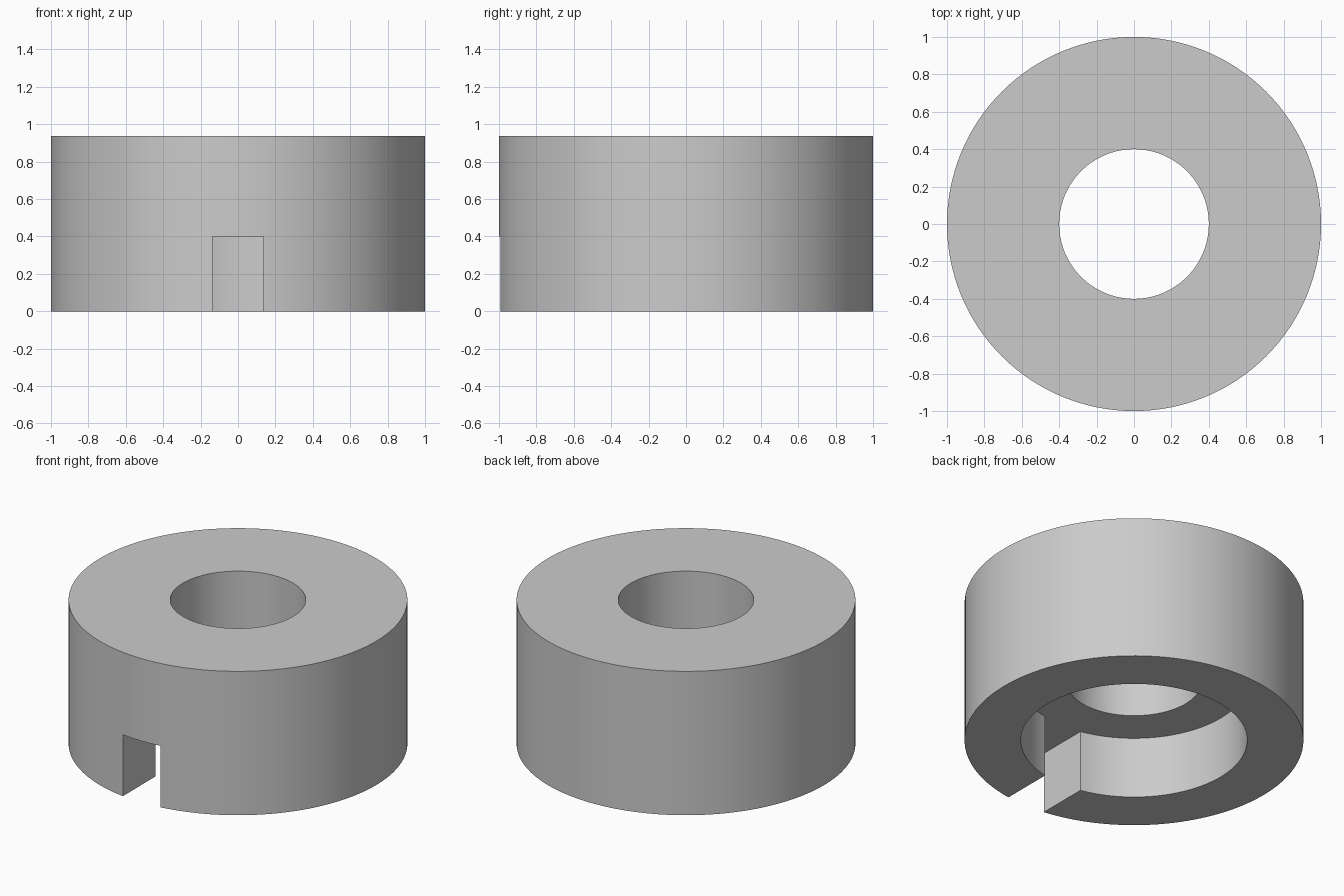
import bpy
import bmesh
from math import radians

cube = bpy.data.objects.get("Cube")
if cube:
    bpy.data.objects.remove(cube, do_unlink=True)

OUTER, BORE, RECESS = 1.0, 0.4, 0.668
HEIGHT, RECESS_DEPTH = 0.937, 0.4
SLOT_WIDTH = 0.272
SEGMENTS = 128

grey = bpy.data.materials.new("plain grey")
grey.use_nodes = True
colour = (0.6, 0.6, 0.6, 1)
grey.diffuse_color = colour
grey.node_tree.nodes["Principled BSDF"].inputs["Base Color"].default_value = colour


def add_object(name, bm):
    bmesh.ops.recalc_face_normals(bm, faces=bm.faces)
    mesh = bpy.data.meshes.new(name)
    bm.to_mesh(mesh)
    bm.free()
    obj = bpy.data.objects.new(name, mesh)
    bpy.context.collection.objects.link(obj)
    mesh.materials.append(grey)
    return obj


# Collar: stepped wall section turned around the vertical axis
profile = [(OUTER, 0), (OUTER, HEIGHT), (BORE, HEIGHT),
           (BORE, RECESS_DEPTH), (RECESS, RECESS_DEPTH), (RECESS, 0)]
bm = bmesh.new()
points = [bm.verts.new((r, 0, z)) for r, z in profile]
edges = [bm.edges.new((a, b)) for a, b in zip(points, points[1:] + points[:1])]
bmesh.ops.spin(bm, geom=points + edges, cent=(0, 0, 0), axis=(0, 0, 1),
               angle=radians(360), steps=SEGMENTS, use_merge=True)
bmesh.ops.remove_doubles(bm, verts=bm.verts, dist=0.0001)
collar = add_object("collar", bm)

# Slot through the front wall, as high as the recess
bm = bmesh.new()
bmesh.ops.create_cube(bm, size=1)
bmesh.ops.scale(bm, vec=(SLOT_WIDTH, 0.6, RECESS_DEPTH * 2), verts=bm.verts)
bmesh.ops.translate(bm, vec=(0, -0.85, 0), verts=bm.verts)
cutter = add_object("slot_cutter", bm)
cutter.hide_render = True

cut = collar.modifiers.new("slot", 'BOOLEAN')
cut.operation = 'DIFFERENCE'
cut.solver = 'EXACT'
cut.object = cutter

# Apply the cut, then smooth the round walls and keep the rims sharp
bpy.ops.object.select_all(action='DESELECT')
collar.select_set(True)
bpy.context.view_layer.objects.active = collar
bpy.ops.object.modifier_apply(modifier=cut.name)
bpy.data.objects.remove(cutter, do_unlink=True)
bpy.ops.object.shade_smooth_by_angle(angle=radians(30))
